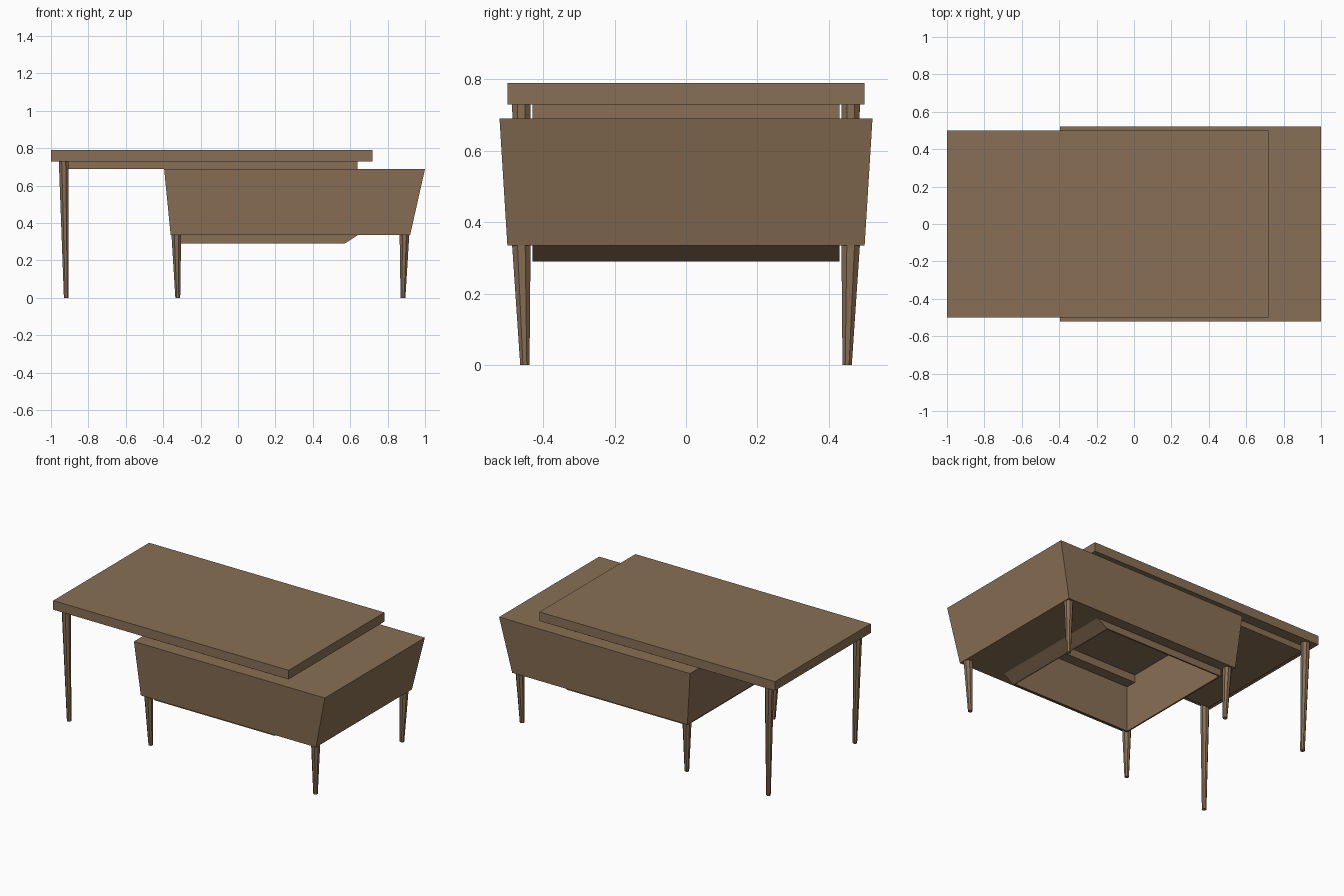
import bpy, bmesh, math

if "Cube" in bpy.data.objects:
    bpy.data.objects.remove(bpy.data.objects["Cube"])

wood = bpy.data.materials.new("brown_wood")
wood.diffuse_color = (0.25, 0.16, 0.09, 1)
wood.use_nodes = True
wood.node_tree.nodes["Principled BSDF"].inputs["Base Color"].default_value = wood.diffuse_color


def finish(bm, name):
    bmesh.ops.recalc_face_normals(bm, faces=bm.faces)
    me = bpy.data.meshes.new(name)
    bm.to_mesh(me)
    bm.free()
    ob = bpy.data.objects.new(name, me)
    bpy.context.collection.objects.link(ob)
    me.materials.append(wood)
    return ob


def loft(name, rings):
    """Join rings of points with side faces and close both ends."""
    bm = bmesh.new()
    rows = [[bm.verts.new(p) for p in ring] for ring in rings]
    n = len(rows[0])
    for a, b in zip(rows, rows[1:]):
        for i in range(n):
            j = (i + 1) % n
            bm.faces.new((a[i], a[j], b[j], b[i]))
    bm.faces.new(rows[0])
    bm.faces.new(rows[-1])
    return finish(bm, name)


def rect(x0, x1, y, z):
    return [(x0, -y, z), (x1, -y, z), (x1, y, z), (x0, y, z)]


def box(name, x0, x1, y0, y1, z0, z1):
    return loft(name, [[(x0, y0, z), (x1, y0, z), (x1, y1, z), (x0, y1, z)] for z in (z0, z1)])


def octagon(cx, cy, z, half):
    r = half / math.cos(math.pi / 8)
    angles = [math.pi / 8 + i * math.pi / 4 for i in range(8)]
    return [(cx + r * math.cos(a), cy + r * math.sin(a), z) for a in angles]


# Raised tabletop and the inset apron below it
box("tabletop", -1.0, 0.72, -0.5, 0.5, 0.73, 0.79)
box("apron", -0.935, 0.64, -0.43, 0.43, 0.69, 0.73)

# Tapered cabinet body
cabinet = loft("cabinet", [rect(-0.36, 0.92, 0.50, 0.335), rect(-0.395, 1.0, 0.522, 0.69)])

# Hanging well under the cabinet, sloped at its right end
profile = [(-0.31, 0.29), (0.57, 0.29), (0.64, 0.335), (0.64, 0.36), (-0.31, 0.36)]
well = loft("storage_well", [[(x, y, z) for x, z in profile] for y in (-0.43, 0.43)])

# Hollow open from below
cutter = box("well_cutter", -0.30, 0.56, -0.42, 0.42, 0.2, 0.64)
cutter.hide_render = True
cutter.hide_viewport = True
cutter.display_type = 'WIRE'
for ob in (cabinet, well):
    mod = ob.modifiers.new("hollow", 'BOOLEAN')
    mod.operation = 'DIFFERENCE'
    mod.solver = 'EXACT'
    mod.object = cutter

# Runners, and legs as (name, top x, bottom x, top z)
legs = [("tall_leg", -0.932, -0.918, 0.73),
        ("middle_leg", -0.33, -0.322, 0.34),
        ("end_leg", 0.89, 0.882, 0.34)]
for s, side in ((-1, "front"), (1, "back")):
    box(side + "_runner", -0.30, 0.56, min(s * 0.35, s * 0.42), max(s * 0.35, s * 0.42), 0.59, 0.64)
    for name, xt, xb, zt in legs:
        loft(side + "_" + name, [octagon(xb, s * 0.451, 0, 0.013), octagon(xt, s * 0.461, zt, 0.026)])
